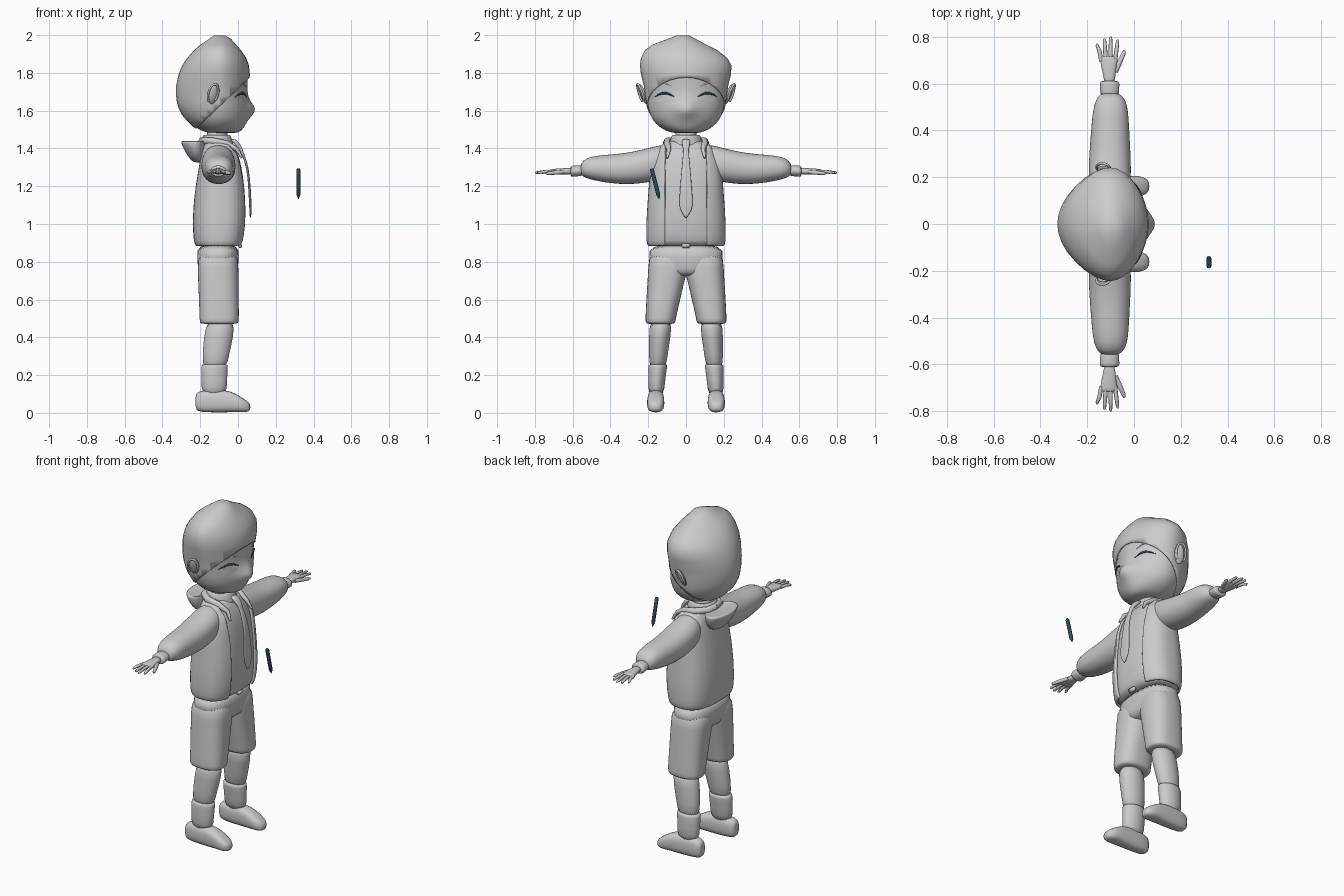
import bpy, bmesh, math
from math import cos, sin, pi, exp
from mathutils import Vector
from mathutils.bvhtree import BVHTree

if "Cube" in bpy.data.objects:
    bpy.data.objects.remove(bpy.data.objects["Cube"])


def material(name, rgb):
    m = bpy.data.materials.new(name)
    m.use_nodes = True
    m.diffuse_color = (*rgb, 1)
    m.node_tree.nodes["Principled BSDF"].inputs["Base Color"].default_value = (*rgb, 1)
    return m


GREY = material("clay grey", (0.6, 0.6, 0.6))
DARK = material("dark slate", (0.03, 0.07, 0.1))


def finish(ob, mat, mirror=False, subdiv=0, solid=0):
    """Link, colour, smooth and add the modifiers shared by every part."""
    if ob.name not in bpy.context.scene.collection.objects:
        bpy.context.scene.collection.objects.link(ob)
    ob.data.materials.clear()
    ob.data.materials.append(mat)
    bpy.ops.object.select_all(action='DESELECT')
    ob.select_set(True)
    bpy.context.view_layer.objects.active = ob
    if solid:
        s = ob.modifiers.new("Thickness", 'SOLIDIFY')
        s.thickness, s.offset = solid, -1
    if subdiv:
        ob.modifiers.new("Smooth", 'SUBSURF').levels = subdiv
        ob.modifiers["Smooth"].render_levels = subdiv
    if mirror:
        ob.modifiers.new("Mirror", 'MIRROR').use_axis = (False, True, False)
    for p in ob.data.polygons:
        p.use_smooth = True
    return ob


def loft(rows, axis='z', seg=32, power=2.0, mid=None, caps=True):
    """Rounded rings from rows of (position, low u, high u, low v, high v)."""
    bm = bmesh.new()
    rings = []
    for t, u0, u1, v0, v1 in rows:
        c = (u0 + u1) / 2 if mid is None else mid
        ring = []
        for k in range(seg):
            a = 2 * pi * k / seg
            cu = math.copysign(abs(cos(a)) ** (2 / power), cos(a))
            sv = math.copysign(abs(sin(a)) ** (2 / power), sin(a))
            u = c + cu * (u1 - c if cu > 0 else c - u0)
            v = (v0 + v1) / 2 + sv * (v1 - v0) / 2
            co = {'z': (u, v, t), 'y': (u, t, v), 'x': (t, u, v)}[axis]
            ring.append(bm.verts.new(co))
        rings.append(ring)
    for a, b in zip(rings, rings[1:]):
        for k in range(seg):
            n = (k + 1) % seg
            bm.faces.new((a[k], a[n], b[n], b[k]))
    if caps:
        bm.faces.new(rings[0][::-1])
        bm.faces.new(rings[-1])
    bmesh.ops.recalc_face_normals(bm, faces=bm.faces)
    return bm


def build(name, bm, mat=GREY, **kw):
    me = bpy.data.meshes.new(name)
    bm.to_mesh(me)
    bm.free()
    return finish(bpy.data.objects.new(name, me), mat, **kw)


def tubes(name, paths, mat=GREY, mirror=False):
    """Round tubes from lists of (x, y, z, radius)."""
    cu = bpy.data.curves.new(name, 'CURVE')
    cu.dimensions, cu.bevel_depth, cu.bevel_resolution = '3D', 1, 2
    cu.use_fill_caps = True
    for path in paths:
        sp = cu.splines.new('POLY')
        sp.points.add(len(path) - 1)
        for p, (x, y, z, r) in zip(sp.points, path):
            p.co, p.radius = (x, y, z, 1), r
    ob = bpy.data.objects.new(name, cu)
    bpy.context.scene.collection.objects.link(ob)
    bpy.ops.object.select_all(action='DESELECT')
    ob.select_set(True)
    bpy.context.view_layer.objects.active = ob
    bpy.ops.object.convert(target='MESH')
    return finish(bpy.context.object, mat, mirror)


def even(rows):
    """Rows of (position, low u, high u, half v) that are even about v = 0."""
    return [(t, a, b, -h, h) for t, a, b, h in rows]


# Head: the lower rows shape the face, the upper ones the crown
face = even([(1.48, -.14, -.01, .06), (1.49, -.19, .015, .1), (1.515, -.23, .035, .145),
             (1.55, -.265, .047, .178), (1.58, -.29, .055, .19), (1.61, -.305, .058, .2),
             (1.64, -.315, .055, .205), (1.68, -.32, .05, .21), (1.73, -.32, .05, .217)])
crown = [(1.79, -.307, .055, -.232, .232), (1.84, -.287, .05, -.238, .235),
         (1.88, -.26, .035, -.232, .212), (1.92, -.225, .008, -.212, .16),
         (1.95, -.19, -.018, -.17, .1), (1.98, -.145, -.045, -.09, .045),
         (1.998, -.12, -.075, -.045, .01)]
head = loft(face + crown, power=1.85, mid=-.1)
for v in head.verts:
    if v.co.x > 0:
        v.co.x += .045 * exp(-(v.co.y / .05) ** 2 - ((v.co.z - 1.605) / .04) ** 2)
skin = BVHTree.FromBMesh(head)
build("head", head, subdiv=1)

# Hair: a slightly larger shell cut along a sloping hairline
hair = loft([(t, a - .008, b + .008, c - .006, d + .006) for t, a, b, c, d in face + crown],
            power=1.85, mid=-.1)
bmesh.ops.bisect_plane(hair, geom=hair.verts[:] + hair.edges[:] + hair.faces[:],
                       plane_co=(-.09, 0, 1.63), plane_no=(-.69, 0, .72), clear_inner=True)
build("hair", hair, solid=.007)


def on_face(y, z, lift):
    hit = skin.ray_cast(Vector((1, y, z)), Vector((-1, 0, 0)))[0]
    return hit.x + lift, y, z


# Eyes, lashes and brows follow the face
eye = bmesh.new()
rim = [eye.verts.new(on_face(.112 + .045 * cos(k * pi / 12), 1.665 + .025 * sin(k * pi / 12), .002))
       for k in range(24)]
hub = eye.verts.new(on_face(.112, 1.665, .004))
for k in range(24):
    eye.faces.new((rim[k], rim[(k + 1) % 24], hub))
build("eyes", eye, mirror=True)


def arch(y0, y1, z, rise, r):
    pts = []
    for k in range(13):
        s = k / 12
        bow = sin(pi * s)
        pts.append((*on_face(y0 + (y1 - y0) * s, z + rise * bow, .002), r * (.25 + bow)))
    return pts


tubes("eyelashes", [arch(.06, .168, 1.672, .021, .005)], DARK, True)
tubes("eyebrows", [arch(.07, .165, 1.725, .018, .002)], GREY, True)

# Ears: a flattened shell with a raised rim
ear = bmesh.new()
bmesh.ops.create_uvsphere(ear, u_segments=16, v_segments=10, radius=1)
for v in ear.verts:
    x, y, z = v.co
    v.co = (-.13 + .024 * x + .01 * z - .012 * y, .227 + .015 * y + .016 * z, 1.687 + .052 * z)
build("ears", ear, mirror=True)
tubes("ear_rims", [[(-.132 + .026 * cos(a) + .01 * sin(a), .24 - .009 * cos(a) + .016 * sin(a),
                     1.69 + .05 * sin(a), .006) for a in [k * pi / 9 - .8 for k in range(15)]]],
      GREY, True)

# Neck and shirt
build("neck", loft(even([(1.38, -.165, -.055, .055), (1.52, -.165, -.055, .055)])))
build("shirt_collar", loft(even([(1.41, -.2, -.02, .09), (1.44, -.195, -.03, .085),
                                 (1.475, -.185, -.04, .075)]), caps=False), solid=.012, subdiv=1)
torso = [(.88, -.222, .022, .2), (.9, -.235, .038, .211), (1.0, -.24, .052, .211),
         (1.1, -.236, .052, .205), (1.2, -.225, .046, .197), (1.3, -.207, .032, .19),
         (1.37, -.197, .013, .172), (1.42, -.185, -.015, .13), (1.45, -.175, -.04, .085)]
build("shirt", loft(even([(t, a + .012, b - .012, h - .012) for t, a, b, h in torso]),
                    power=2.6), subdiv=1)

# Jacket body, opened down the chest
jacket = loft(even(torso), seg=48, power=2.6, caps=False)
for y in (-.112, .112):
    bmesh.ops.bisect_plane(jacket, geom=jacket.verts[:] + jacket.edges[:] + jacket.faces[:],
                           plane_co=(0, y, 0), plane_no=(0, 1, 0))
gap = [f for f in jacket.faces
       if f.calc_center_median().x > -.08 and abs(f.calc_center_median().y) < .112]
bmesh.ops.delete(jacket, geom=gap, context='FACES')
build("jacket", jacket, solid=.015, subdiv=1)

# Sleeves and cuffs
build("sleeves", loft([(.08, -.175, -.03, 1.26, 1.425), (.14, -.19, -.018, 1.235, 1.418),
                       (.2, -.195, -.012, 1.22, 1.402), (.27, -.193, -.013, 1.211, 1.385),
                       (.35, -.188, -.017, 1.21, 1.372), (.45, -.18, -.022, 1.222, 1.365),
                       (.51, -.172, -.028, 1.237, 1.356), (.545, -.155, -.045, 1.25, 1.337),
                       (.56, -.135, -.07, 1.265, 1.31)], 'y', 24, 2.2), mirror=True, subdiv=1)
build("cuffs", loft([(.54, -.145, -.062, 1.255, 1.312), (.575, -.145, -.064, 1.252, 1.31),
                     (.605, -.149, -.06, 1.248, 1.31), (.612, -.14, -.07, 1.255, 1.303)],
                    'y', 20), mirror=True, subdiv=1)

# Hood hanging behind the neck
build("hood", loft(even([(1.325, -.235, -.19, .035), (1.345, -.255, -.18, .085),
                         (1.39, -.285, -.17, .115), (1.43, -.302, -.165, .125),
                         (1.443, -.3, -.165, .12), (1.43, -.27, -.165, .1)])), subdiv=1)
tubes("hood_neckline", [[(-.19, 0, 1.44, .02), (-.18, .06, 1.44, .02), (-.13, .1, 1.437, .02),
                         (-.06, .1, 1.425, .018), (-.005, .09, 1.395, .012),
                         (.02, .1, 1.35, .006)]], GREY, True)

# Tie
build("tie", loft(even([(1.03, .062, .07, .004), (1.08, .06, .072, .034), (1.11, .058, .072, .038),
                        (1.25, .052, .064, .027), (1.33, .036, .05, .02), (1.395, .008, .022, .013),
                        (1.4, .0, .026, .017), (1.44, -.035, .0, .024), (1.45, -.05, -.015, .02)]),
                  seg=16, power=3), subdiv=1)

# Hands: palm, four fingers and a thumb
build("palms", loft([(.6, -.128, -.083, 1.262, 1.298), (.63, -.13, -.08, 1.263, 1.296),
                     (.67, -.141, -.073, 1.262, 1.295), (.71, -.147, -.073, 1.265, 1.291),
                     (.718, -.14, -.08, 1.27, 1.286)], 'y', 16, 2.4), mirror=True, subdiv=1)
fingers = [[(-.08, .65, 1.275, .011), (-.062, .69, 1.272, .011), (-.044, .73, 1.268, .009),
            (-.04, .742, 1.267, .004)]]
for base, tip, length in ((-.139, -.157, .77), (-.12, -.126, .793), (-.1, -.1, .8),
                          (-.081, -.07, .788)):
    fingers.append([(base, .695, 1.278, .0095), ((base + tip) / 2, .74, 1.278, .009),
                    (tip, length - .008, 1.272, .007), (tip, length, 1.271, .003)])
tubes("fingers", fingers, GREY, True)

# Shorts and buckle
build("shorts_hips", loft(even([(.72, -.195, -.01, .09), (.76, -.212, .0, .17),
                                (.82, -.217, .004, .2), (.9, -.218, .008, .198)]), power=2.5),
      subdiv=1)
build("shorts_legs", loft([(.47, -.198, -.003, .065, .208), (.478, -.203, .004, .056, .215),
                           (.52, -.204, .005, .05, .214), (.6, -.207, .004, .03, .21),
                           (.7, -.211, .003, .008, .204), (.76, -.214, .002, -.01, .2),
                           (.87, -.212, .0, -.01, .195)], power=2.5), mirror=True, subdiv=1)
buckle = bmesh.new()
bmesh.ops.create_cube(buckle, size=1)
for v in buckle.verts:
    v.co = (.012 + v.co.x * .02, v.co.y * .045, .885 + v.co.z * .022)
bmesh.ops.bevel(buckle, geom=buckle.edges[:], offset=.004, segments=2, affect='EDGES')
build("buckle", buckle)

# Legs, socks and shoes
build("legs", loft([(.5, -.165, -.015, .07, .195), (.4, -.18, -.025, .083, .195),
                    (.32, -.188, -.045, .095, .196), (.22, -.188, -.062, .108, .195)]),
      mirror=True, subdiv=1)
build("socks", loft([(.26, -.19, -.055, .1, .197), (.25, -.196, -.053, .098, .2),
                     (.18, -.194, -.058, .11, .2), (.08, -.194, -.058, .117, .2)]),
      mirror=True, subdiv=1)
build("shoes", loft([(-.225, .145, .18, .03, .09), (-.218, .127, .193, .008, .112),
                     (-.17, .118, .201, .002, .122), (-.06, .115, .205, .002, .122),
                     (-.02, .114, .207, .004, .106), (.02, .115, .206, .003, .083),
                     (.05, .125, .197, .004, .062), (.066, .143, .18, .014, .045)],
                    'x', 20, 2.7), mirror=True, subdiv=1)

# Floating pen
tubes("pen", [[(.32, -.182, 1.293, .008), (.32, -.18, 1.286, .0105), (.32, -.147, 1.155, .0105),
               (.32, -.141, 1.131, .001)]], DARK)
